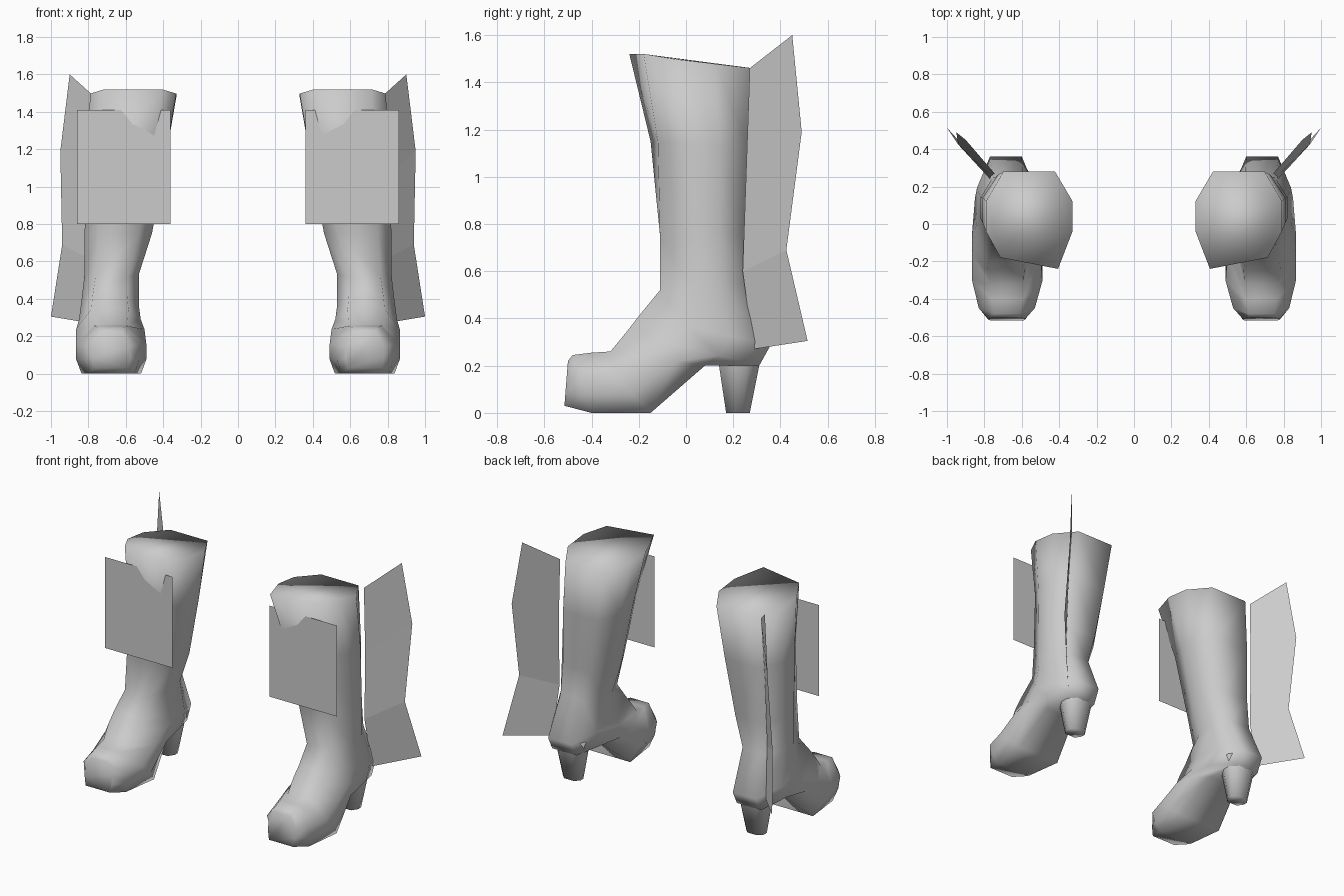
import bpy, bmesh

cube = bpy.data.objects.get("Cube")
if cube:
    bpy.data.objects.remove(cube, do_unlink=True)

grey = bpy.data.materials.new("light_grey")
grey.use_nodes = True
colour = (0.6, 0.6, 0.6, 1)
grey.diffuse_color = colour
grey.node_tree.nodes["Principled BSDF"].inputs["Base Color"].default_value = colour


def finish(bm, name, smooth):
    bmesh.ops.recalc_face_normals(bm, faces=bm.faces)
    mesh = bpy.data.meshes.new(name)
    bm.to_mesh(mesh)
    bm.free()
    mesh.materials.append(grey)
    obj = bpy.data.objects.new(name, mesh)
    bpy.context.collection.objects.link(obj)
    for p in mesh.polygons:
        p.use_smooth = smooth


def loft(name, rings, side, closed=True):
    """Skin a list of equal-length point rings; mirrored when side is -1."""
    bm = bmesh.new()
    rows = [[bm.verts.new((side * x, y, z)) for x, y, z in r] for r in rings]
    n = len(rows[0])
    for a, b in zip(rows, rows[1:]):
        for i in range(n if closed else n - 1):
            j = (i + 1) % n
            bm.faces.new((a[i], a[j], b[j], b[i]))
    if closed:
        bm.faces.new(rows[0])
        bm.faces.new(rows[-1])
    finish(bm, name, closed)


def section(front, back, x0, x1, wf=0.6, wb=0.55, skew=0.0):
    """Eight-sided section between a front and a back point of the profile."""
    c, h = (x0 + x1) / 2, (x1 - x0) / 2
    shape = [(-wf, 0), (wf, 0), (1, .38), (1, .7),
             (wb, 1), (-wb, 1), (-1, .7), (-1, .38)]
    return [(c + u * h,
             front[0] + (back[0] - front[0]) * v + (skew * (u + wf) if v == 0 else 0),
             front[1] + (back[1] - front[1]) * v) for u, v in shape]


# Boot sections from the top opening, round the ankle, to the toe
boot = [
    section((-.24, 1.52), (.28, 1.46), .33, .79, .67, .6, .045),
    section((-.15, 1.15), (.265, 1.12), .39, .81, .62, .6, .025),
    section((-.11, .75), (.25, .75), .46, .82),
    section((-.11, .52), (.25, .55), .53, .82),
    section((-.20, .41), (.36, .29), .53, .84),
    section((-.25, .345), (.31, .20), .52, .85),
    section((-.32, .26), (.08, .20), .50, .865, .5, .6),
    section((-.40, .255), (-.15, 0), .49, .865, .45, .85),
    section((-.48, .245), (-.40, 0), .53, .83, .45, .85),
    section((-.50, .22), (-.515, .03), .58, .78, .6, .9),
]

# Tapered heel, as front y, back y, height and half width
heel = [section((f, z), (b, z), .68 - w, .68 + w)
        for f, b, z, w in [(.12, .345, .28, .12), (.14, .31, .2, .1), (.17, .27, 0, .065)]]

# Zigzag side panel: pairs of inner and outer edge points
wing = [
    [(.745, .27, 1.46), (.90, .45, 1.60)],
    [(.765, .255, 1.03), (.95, .49, 1.19)],
    [(.77, .24, .60), (.94, .425, .69)],
    [(.79, .285, .27), (1.0, .515, .305)],
]

# Square plate crossing the front of the shaft
plate = [[(.36, -.18, z), (.86, -.18, z)] for z in (.8, 1.41)]

for side, label in ((1, "left"), (-1, "right")):
    loft(label + "_boot", boot, side)
    loft(label + "_heel", heel, side)
    loft(label + "_side_panel", wing, side, False)
    loft(label + "_front_plate", plate, side, False)
